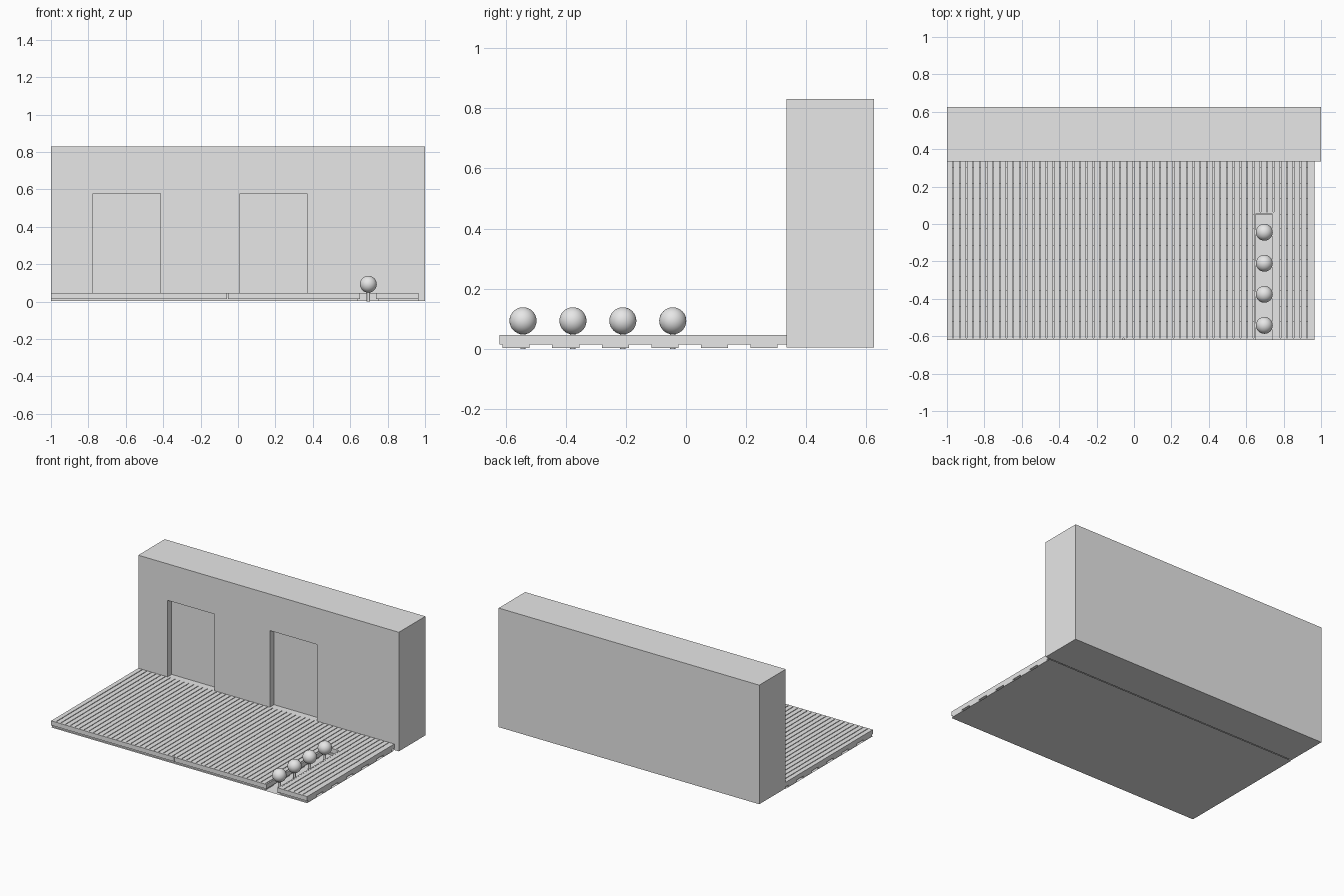
import bpy, bmesh
from mathutils import Matrix, Vector

cube = bpy.data.objects.get("Cube")
if cube:
    bpy.data.objects.remove(cube)

grey = bpy.data.materials.new("plain_grey")
grey.use_nodes = True
grey.diffuse_color = (0.8, 0.8, 0.8, 1)
grey.node_tree.nodes["Principled BSDF"].inputs["Base Color"].default_value = (0.8, 0.8, 0.8, 1)


def finish(name, bm):
    mesh = bpy.data.meshes.new(name)
    bm.to_mesh(mesh)
    bm.free()
    mesh.materials.append(grey)
    obj = bpy.data.objects.new(name, mesh)
    bpy.context.collection.objects.link(obj)
    return obj


def boxes(name, ranges):
    """One mesh of boxes, each given as x, y and z ranges."""
    bm = bmesh.new()
    for r in ranges:
        lo, hi = Vector(r[0::2]), Vector(r[1::2])
        matrix = Matrix.Translation((lo + hi) / 2) @ Matrix.Diagonal((*(hi - lo), 1))
        bmesh.ops.create_cube(bm, size=1, matrix=matrix)
    return finish(name, bm)


LEFT, RIGHT, FRONT, BACK = -1.0, 0.965, -0.62, 0.335
LOW, TOP = 0.015, 0.046          # deck underside and surface
EDGE = 0.01                      # edge board thickness
CH_L, CH_R, CH_END = 0.642, 0.748, 0.065  # planting channel

# Wall with two shallow door recesses
wall = boxes("wall", [(-1, 1, BACK, 0.625, 0.004, 0.83)])
cutter = boxes("door_cutter", [(x, x + 0.36, BACK - 0.1, BACK + 0.045, TOP, 0.577)
                               for x in (-0.775, 0.01)])
cutter.hide_render = True
cutter.hide_viewport = True
cut = wall.modifiers.new("door_recesses", 'BOOLEAN')
cut.object = cutter
cut.solver = 'EXACT'

# Ground sheet
bm = bmesh.new()
bmesh.ops.create_grid(bm, x_segments=1, y_segments=1, size=0.5,
                      matrix=Matrix.Translation(((LEFT + RIGHT) / 2, (FRONT + BACK) / 2, 0))
                      @ Matrix.Diagonal((RIGHT - LEFT, BACK - FRONT, 1, 1)))
finish("ground", bm)

# Deck planks with narrow gaps, shortened behind the channel
PITCH, GAP, COUNT = 0.0357, 0.005, 55
planks = []
for i in range(COUNT):
    x0 = LEFT + i * PITCH
    x1 = min(x0 + PITCH - GAP, RIGHT)
    if x1 <= CH_L or x0 >= CH_R:
        planks.append((x0, x1, FRONT + EDGE, BACK, LOW, TOP))
        continue
    planks.append((x0, x1, CH_END, BACK, LOW, TOP))
    # Narrow strips left beside the channel
    if x0 < CH_L:
        planks.append((x0, CH_L, FRONT + EDGE, CH_END, LOW, TOP))
    if x1 > CH_R:
        planks.append((CH_R, x1, FRONT + EDGE, CH_END, LOW, TOP))
boxes("deck_planks", planks)

# Joists across the deck, interrupted by the channel
joists = []
for i in range(6):
    y = -0.61 + i * 0.165
    spans = [(LEFT, CH_L), (CH_R, RIGHT)] if y < CH_END - 0.03 else [(LEFT, RIGHT)]
    joists += [(a, b, y, y + 0.09, 0.002, LOW) for a, b in spans]
boxes("joists", joists)

# Edge boards on the front, the right end and around the channel
boxes("edge_boards", [
    (LEFT, -0.058, FRONT, FRONT + EDGE, LOW, TOP),
    (-0.054, CH_L + EDGE, FRONT, FRONT + EDGE, LOW, TOP),
    (CH_R - EDGE, RIGHT, FRONT, FRONT + EDGE, LOW, TOP),
    (RIGHT - EDGE, RIGHT, FRONT + EDGE, BACK, LOW, TOP),
    (CH_L, CH_L + EDGE, FRONT + EDGE, CH_END, LOW, TOP),
    (CH_R - EDGE, CH_R, FRONT + EDGE, CH_END, LOW, TOP),
    (CH_L + EDGE, CH_R - EDGE, CH_END - EDGE, CH_END, LOW, TOP),
])

# Row of round shrubs on short stems
for i in range(4):
    y = -0.542 + i * 0.166
    bm = bmesh.new()
    bmesh.ops.create_uvsphere(bm, u_segments=32, v_segments=16, radius=0.045,
                              matrix=Matrix.Translation((0.697, y, 0.093)))
    for face in bm.faces:
        face.smooth = True
    finish(f"shrub_{i + 1}", bm)
    bm = bmesh.new()
    bmesh.ops.create_cone(bm, segments=16, cap_ends=True, radius1=0.009, radius2=0.009,
                          depth=0.056, matrix=Matrix.Translation((0.697, y, 0.028)))
    finish(f"stem_{i + 1}", bm)
